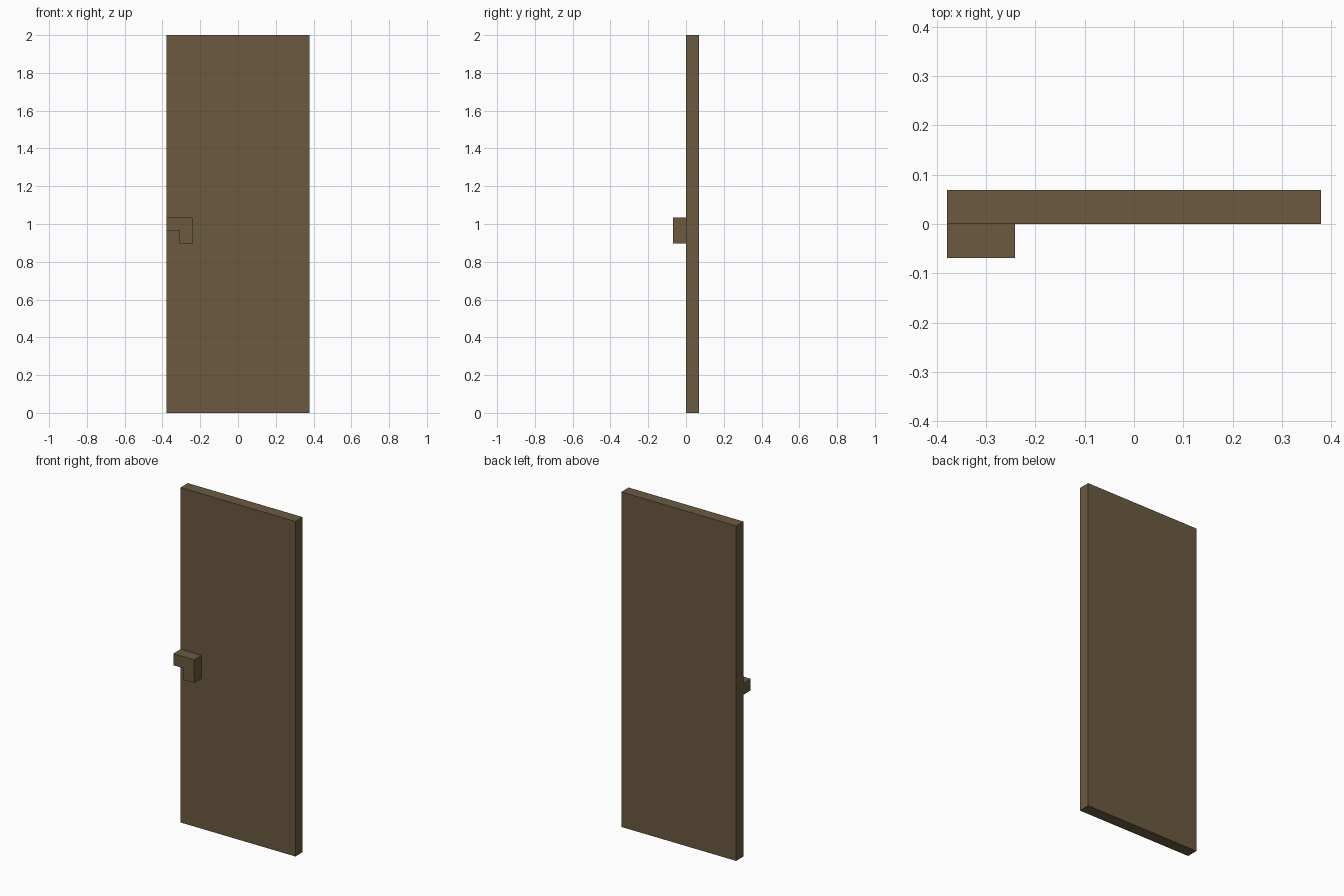
import bpy
import bmesh

cube = bpy.data.objects.get("Cube")
if cube:
    bpy.data.objects.remove(cube, do_unlink=True)

U = 2 / 29                # grid unit: the door is 29 units tall, 11 wide, 1 thick
LEFT, RIGHT = -5.5 * U, 5.5 * U

# Single brown wood colour
wood = bpy.data.materials.new("brown wood")
wood.use_nodes = True
colour = (0.147, 0.102, 0.051, 1.0)
wood.diffuse_color = colour
bsdf = wood.node_tree.nodes["Principled BSDF"]
bsdf.inputs["Base Color"].default_value = colour
bsdf.inputs["Roughness"].default_value = 0.9


def extruded_part(name, profile, y_front, y_back):
    """Extrude an (x, z) outline from y_front to y_back."""
    bm = bmesh.new()
    face = bm.faces.new([bm.verts.new((x, y_front, z)) for x, z in profile])
    result = bmesh.ops.extrude_face_region(bm, geom=[face], use_keep_orig=True)
    moved = [v for v in result["geom"] if isinstance(v, bmesh.types.BMVert)]
    bmesh.ops.translate(bm, verts=moved, vec=(0, y_back - y_front, 0))
    bmesh.ops.recalc_face_normals(bm, faces=bm.faces)
    mesh = bpy.data.meshes.new(name)
    bm.to_mesh(mesh)
    bm.free()
    mesh.materials.append(wood)
    obj = bpy.data.objects.new(name, mesh)
    bpy.context.collection.objects.link(obj)
    return obj


# Door slab
extruded_part("door_panel", [(LEFT, 0), (RIGHT, 0), (RIGHT, 2), (LEFT, 2)], 0, U)

# L-shaped handle, flush with the door edge and turned down at its inner end
extruded_part("door_handle", [
    (LEFT, 14 * U), (LEFT + U, 14 * U), (LEFT + U, 13 * U),
    (LEFT + 2 * U, 13 * U), (LEFT + 2 * U, 15 * U), (LEFT, 15 * U),
], -U, 0)
